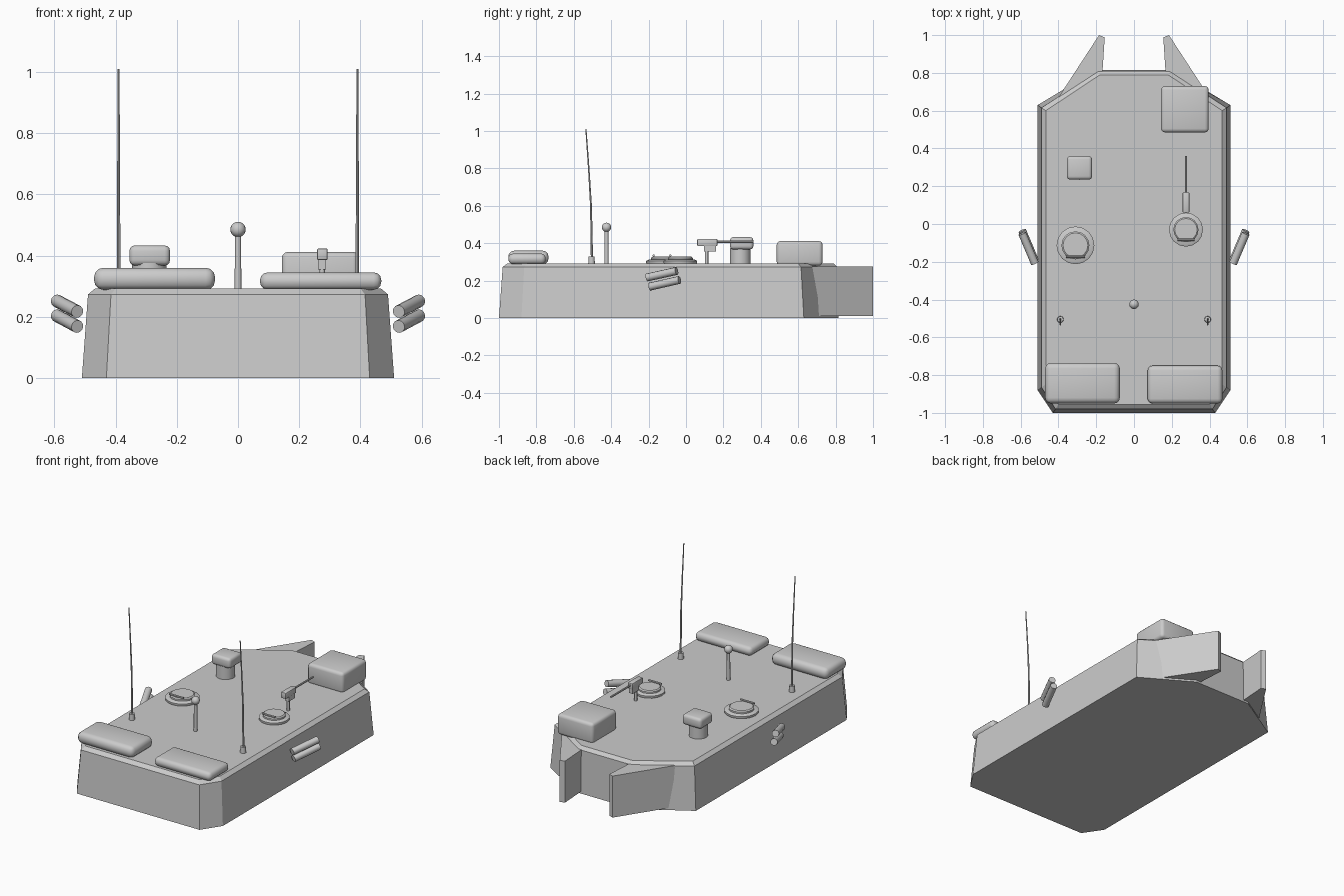
import bpy, bmesh, math
from mathutils import Vector

if "Cube" in bpy.data.objects:
    bpy.data.objects.remove(bpy.data.objects["Cube"])


def new_object(name, bm, smooth=None):
    bmesh.ops.recalc_face_normals(bm, faces=bm.faces)
    mesh = bpy.data.meshes.new(name)
    bm.to_mesh(mesh)
    bm.free()
    ob = bpy.data.objects.new(name, mesh)
    bpy.context.collection.objects.link(ob)
    if smooth:
        bpy.ops.object.select_all(action='DESELECT')
        ob.select_set(True)
        bpy.context.view_layer.objects.active = ob
        bpy.ops.object.shade_smooth_by_angle(angle=math.radians(smooth))
    return ob


def loft(name, rings):
    """Capped skin through rings of equal point count."""
    bm = bmesh.new()
    loops = [[bm.verts.new(p) for p in r] for r in rings]
    n = len(loops[0])
    for a, b in zip(loops, loops[1:]):
        for i in range(n):
            j = (i + 1) % n
            bm.faces.new((a[i], a[j], b[j], b[i]))
    bm.faces.new(loops[0][::-1])
    bm.faces.new(loops[-1])
    return new_object(name, bm)


def box(name, lo, hi, bevel=0.0, segments=3):
    lo, hi = Vector(lo), Vector(hi)
    bm = bmesh.new()
    bmesh.ops.create_cube(bm, size=1)
    for v in bm.verts:
        v.co = Vector(c * s for c, s in zip(v.co, hi - lo)) + (lo + hi) / 2
    if bevel:
        bmesh.ops.bevel(bm, geom=bm.edges[:], offset=bevel, segments=segments,
                        profile=0.5, affect='EDGES')
    return new_object(name, bm, 35 if bevel else None)


def tube(name, points, radii, sides=12, smooth=35):
    """Round rod through points with a radius at each."""
    points = [Vector(p) for p in points]
    rot = (points[-1] - points[0]).to_track_quat('Z', 'Y')
    rings = [[p + rot @ Vector((r * math.cos(2 * math.pi * i / sides),
                                r * math.sin(2 * math.pi * i / sides), 0))
              for i in range(sides)] for p, r in zip(points, radii)]
    ob = loft(name, rings)
    bpy.ops.object.select_all(action='DESELECT')
    ob.select_set(True)
    bpy.context.view_layer.objects.active = ob
    bpy.ops.object.shade_smooth_by_angle(angle=math.radians(smooth))
    return ob


# Hull: eight-sided outline, sloped sides, chamfered deck edge
def outline(z, w, front, front_w, front_y, rear_y, rear_w, rear):
    half = [(front_w, front), (w, front_y), (w, rear_y), (rear_w, rear)]
    return [(x, y, z) for x, y in half] + [(-x, y, z) for x, y in half[::-1]]


loft("hull", [
    outline(0.0, 0.51, -1.0, 0.43, -0.88, 0.63, 0.20, 0.815),
    outline(0.273, 0.49, -0.98, 0.415, -0.865, 0.615, 0.19, 0.81),
    outline(0.292, 0.467, -0.955, 0.40, -0.85, 0.60, 0.18, 0.79)])

# Mirrored parts: rear fins, launchers, antennas
for side, s in (("left", -1), ("right", 1)):
    fin = [(0.41, 0.655), (0.185, 1.0), (0.155, 0.988), (0.168, 0.79)]
    loft(side + "_rear_fin", [[(s * x, y, z) for x, y in fin]
                              for z in (0.012, 0.275)])
    for level, (dy, z0, z1) in (("upper", (0.0, 0.217, 0.252)),
                                ("lower", (0.015, 0.168, 0.204))):
        tube(f"{side}_{level}_launcher",
             [(s * 0.525, -0.208 + dy, z0), (s * 0.592, -0.05 + dy, z1)],
             [0.021, 0.021])
    tube(side + "_antenna_base", [(s * 0.39, -0.505, 0.285),
                                  (s * 0.39, -0.505, 0.33)], [0.018, 0.016])
    tube(side + "_antenna_whip",
         [(s * 0.39, -0.503, 0.32), (s * 0.39, -0.508, 0.60),
          (s * 0.39, -0.52, 0.80), (s * 0.39, -0.535, 1.01)],
         [0.006, 0.005, 0.004, 0.003], 8)

# Stowage rolls at the front and equipment box at the rear
box("left_stowage_roll", (-0.47, -0.95, 0.288), (-0.075, -0.735, 0.36), 0.03)
box("right_stowage_roll", (0.072, -0.95, 0.288), (0.468, -0.75, 0.345), 0.025)
box("equipment_box", (0.143, 0.485, 0.28), (0.395, 0.73, 0.412), 0.02)

# Sight head on a round pedestal
tube("sight_pedestal", [(-0.29, 0.29, 0.285), (-0.29, 0.29, 0.375)],
     [0.056, 0.056], 16)
box("sight_head", (-0.355, 0.235, 0.367), (-0.222, 0.36, 0.433), 0.018)

# Hatches: ring, lid and grab handle
for side, x, y, r in (("left", -0.31, -0.113, 0.10), ("right", 0.275, -0.03, 0.09)):
    tube(side + "_hatch_ring",
         [(x, y, z) for z in (0.285, 0.296, 0.306, 0.312)],
         [r * k for k in (0.94, 1.0, 1.0, 0.88)], 16)
    tube(side + "_hatch_lid", [(x, y, z) for z in (0.305, 0.322, 0.328)],
         [r * 0.74, r * 0.74, r * 0.66], 16)
    hy = y - r * 0.6
    tube(side + "_hatch_handle", [(x - r * 0.5, hy, 0.334),
                                  (x + r * 0.5, hy, 0.334)], [0.006, 0.006], 8)

# Deck gun on its post
tube("gun_post", [(0.275, 0.11, 0.285), (0.275, 0.11, 0.37)], [0.009, 0.009])
box("gun_cradle", (0.262, 0.097, 0.355), (0.288, 0.16, 0.388))
box("gun_body", (0.258, 0.06, 0.385), (0.293, 0.168, 0.423), 0.005, 2)
tube("gun_barrel", [(0.275, 0.16, 0.408), (0.275, 0.36, 0.408)],
     [0.006, 0.006], 10)

# Sensor mast with ball
tube("sensor_mast", [(0, -0.425, 0.285), (0, -0.425, 0.475)], [0.011, 0.010])
bm = bmesh.new()
bmesh.ops.create_uvsphere(bm, u_segments=16, v_segments=10, radius=0.025)
bmesh.ops.translate(bm, verts=bm.verts, vec=(0, -0.425, 0.485))
new_object("sensor_ball", bm, 40)
